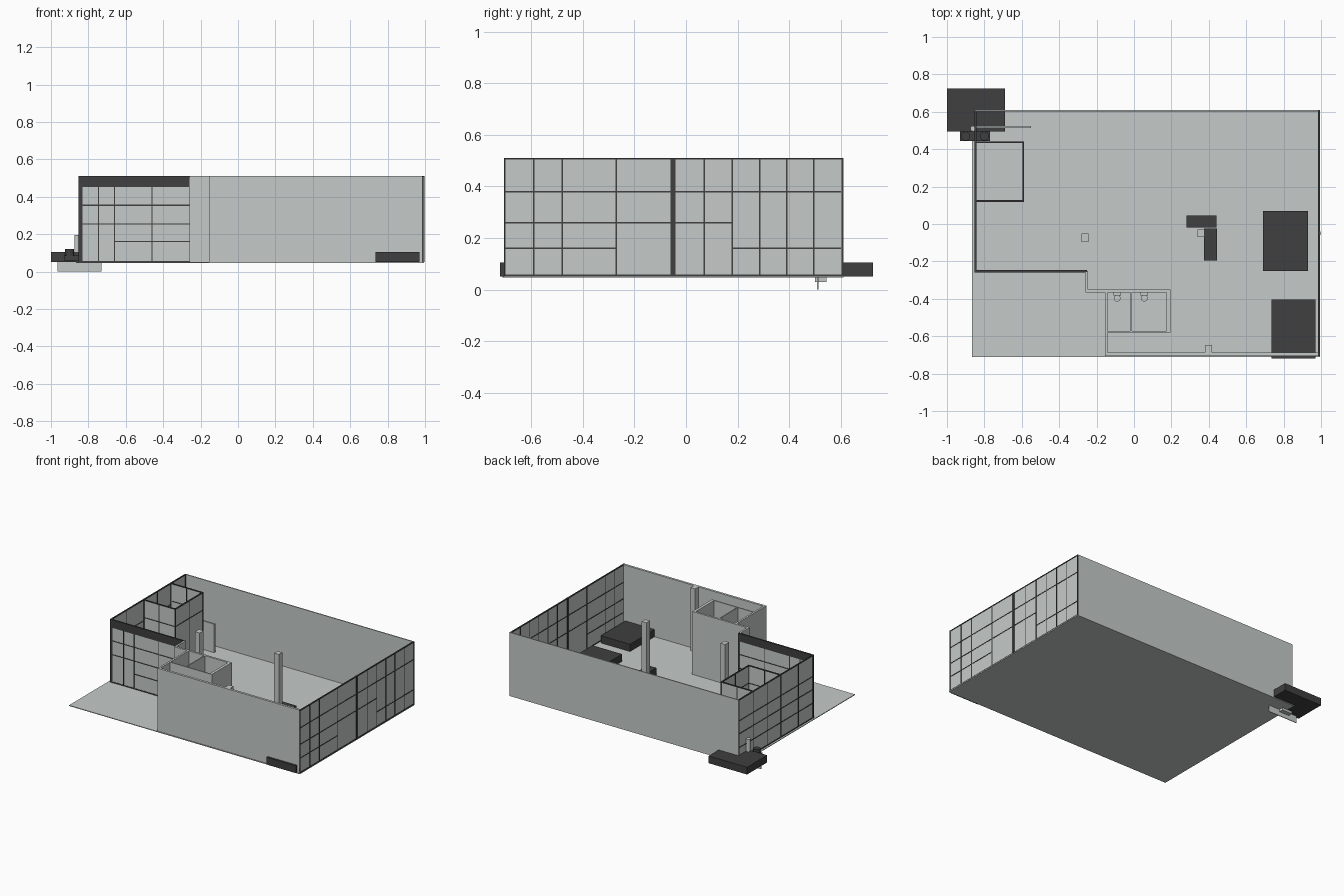
import bpy, bmesh
from mathutils import Matrix, Vector

cube = bpy.data.objects.get("Cube")
if cube:
    bpy.data.objects.remove(cube)

FLOOR, TOP = 0.052, 0.51


def material(name, rgb):
    m = bpy.data.materials.new(name)
    m.use_nodes = True
    m.diffuse_color = (*rgb, 1)
    m.node_tree.nodes["Principled BSDF"].inputs["Base Color"].default_value = (*rgb, 1)
    return m


PALE = material("pale grey", (0.56, 0.60, 0.59))
DARK = material("charcoal", (0.05, 0.05, 0.05))


def add_object(name, bm, mat):
    mesh = bpy.data.meshes.new(name)
    bm.to_mesh(mesh)
    bm.free()
    mesh.materials.append(mat)
    ob = bpy.data.objects.new(name, mesh)
    bpy.context.collection.objects.link(ob)
    return ob


def boxes(name, mat, *extents):
    """One object from boxes given as (x0, x1, y0, y1, z0, z1)."""
    bm = bmesh.new()
    for x0, x1, y0, y1, z0, z1 in extents:
        size = Vector((x1 - x0, y1 - y0, z1 - z0))
        mid = Vector((x0 + x1, y0 + y1, z0 + z1)) / 2
        bmesh.ops.create_cube(bm, size=1, matrix=Matrix.Translation(mid) @ Matrix.Diagonal((*size, 1)))
    return add_object(name, bm, mat)


def cylinder(name, mat, x, y, z0, z1, r):
    bm = bmesh.new()
    bmesh.ops.create_cone(bm, cap_ends=True, segments=16, radius1=r, radius2=r, depth=z1 - z0,
                          matrix=Matrix.Translation((x, y, (z0 + z1) / 2)))
    return add_object(name, bm, mat)


def glazed_wall(name, axis, at, a, b, posts, rails, bar=0.006):
    """Panes with a protruding frame; the wall runs from a to b along the axis."""
    def ext(s, e, half, z0, z1):
        across = (at - half, at + half)
        return (s, e, *across, z0, z1) if axis == "x" else (*across, s, e, z0, z1)
    boxes(name + "_panes", PALE, ext(a, b, 0.002, FLOOR, TOP - 0.003))
    h = bar / 2
    parts = [ext(p - h, p + h, 0.004, FLOOR, TOP) for p in posts]
    parts += [ext(e - h, e + h, 0.005, FLOOR, TOP) for e in (a + h, b - h)]
    parts += [ext(s, e, 0.004, z - h, z + h) for z, s, e in rails]
    parts += [ext(a, b, 0.005, TOP - bar, TOP), ext(a, b, 0.005, FLOOR, FLOOR + bar)]
    boxes(name + "_frame", DARK, *parts)


# Floor slab with the front terrace
boxes("floor", PALE, (-0.865, 0.995, -0.71, 0.61, 0.047, FLOOR))

# Solid outer walls and the stepped entrance walls
boxes("back_wall", PALE, (-0.85, 0.99, 0.602, 0.61, FLOOR, TOP))
boxes("front_wall", PALE, (-0.155, 0.985, -0.705, -0.688, FLOOR, TOP))
boxes("entrance_walls", PALE,
      (-0.155, -0.141, -0.69, -0.36, FLOOR, TOP),
      (-0.26, 0.195, -0.365, -0.35, FLOOR, TOP),
      (-0.26, -0.246, -0.36, -0.25, FLOOR, TOP))

# Washrooms
boxes("washroom_walls", PALE,
      (0.175, 0.195, -0.58, -0.36, FLOOR, TOP),
      (-0.141, 0.18, -0.58, -0.572, FLOOR, TOP),
      (-0.018, -0.01, -0.575, -0.36, FLOOR, TOP))
for x in (-0.09, 0.055):
    boxes("toilet_tank", PALE, (x - 0.02, x + 0.02, -0.382, -0.366, FLOOR, 0.13))
    cylinder("toilet_bowl", PALE, x, -0.397, FLOOR, 0.095, 0.018)

# Columns and pilaster
boxes("columns", PALE,
      (0.34, 0.378, -0.07, -0.03, FLOOR, TOP),
      (-0.28, -0.242, -0.095, -0.05, FLOOR, TOP),
      (0.38, 0.418, -0.69, -0.648, FLOOR, TOP))

# Right glazed facade with heavier posts
glazed_wall("right_facade", "y", 0.99, -0.705, 0.608, (-0.59, -0.48, -0.27, 0.07, 0.18, 0.285, 0.39, 0.495),
            [(0.16, -0.7, -0.27), (0.16, 0.18, 0.6), (0.26, -0.7, 0.18),
             (0.38, -0.7, 0.6)])
boxes("right_facade_post", DARK, (0.983, 0.997, -0.06, -0.04, FLOOR, TOP))

# Left glazed facade
glazed_wall("left_facade", "y", -0.847, -0.252, 0.605, (-0.08, 0.12, 0.28, 0.44),
            [(z, -0.25, 0.6) for z in (0.16, 0.26, 0.355)])

# Front glazed facade, fascia and corner post
glazed_wall("front_facade", "x", -0.252, -0.85, -0.25, (-0.745, -0.66, -0.46),
            [(0.16, -0.66, -0.25), (0.255, -0.84, -0.25), (0.355, -0.84, -0.25)])
boxes("front_fascia", DARK, (-0.85, -0.262, -0.258, -0.246, 0.452, TOP))
boxes("corner_post", DARK, (-0.852, -0.832, -0.258, -0.246, FLOOR, TOP))

# Glazed corner room
for y, side in ((0.123, "front"), (0.437, "back")):
    glazed_wall("room_" + side, "x", y, -0.845, -0.588, (-0.72,), [(0.38, -0.84, -0.59)])
glazed_wall("room_side", "y", -0.592, 0.12, 0.44, (0.28,), [(0.38, 0.12, 0.44)])

# Low dark furniture blocks and the outside platform
boxes("low_table", DARK, (0.69, 0.93, -0.25, 0.07, FLOOR, 0.105))
boxes("corner_table", DARK, (0.735, 0.97, -0.72, -0.405, FLOOR, 0.105))
boxes("counter", DARK, (0.28, 0.44, -0.02, 0.045, FLOOR, 0.11),
      (0.375, 0.445, -0.195, -0.025, FLOOR, 0.11))
boxes("outside_platform", DARK, (-1.0, -0.69, 0.495, 0.725, FLOOR, 0.105))

# Partition, hanging panel and small seat group by the platform
boxes("partition", PALE, (-0.85, -0.55, 0.512, 0.524, FLOOR, 0.26))
boxes("hanging_panel", PALE, (-0.965, -0.73, 0.508, 0.513, 0.0, 0.05),
      (-0.9, -0.82, 0.5, 0.545, 0.03, 0.047))
boxes("seat", DARK, (-0.93, -0.77, 0.445, 0.5, 0.06, 0.085))
for x in (-0.9, -0.8):
    cylinder("seat_roll", DARK, x, 0.47, 0.06, 0.12, 0.024)
cylinder("lamp", PALE, -0.86, 0.51, 0.105, 0.195, 0.015)
